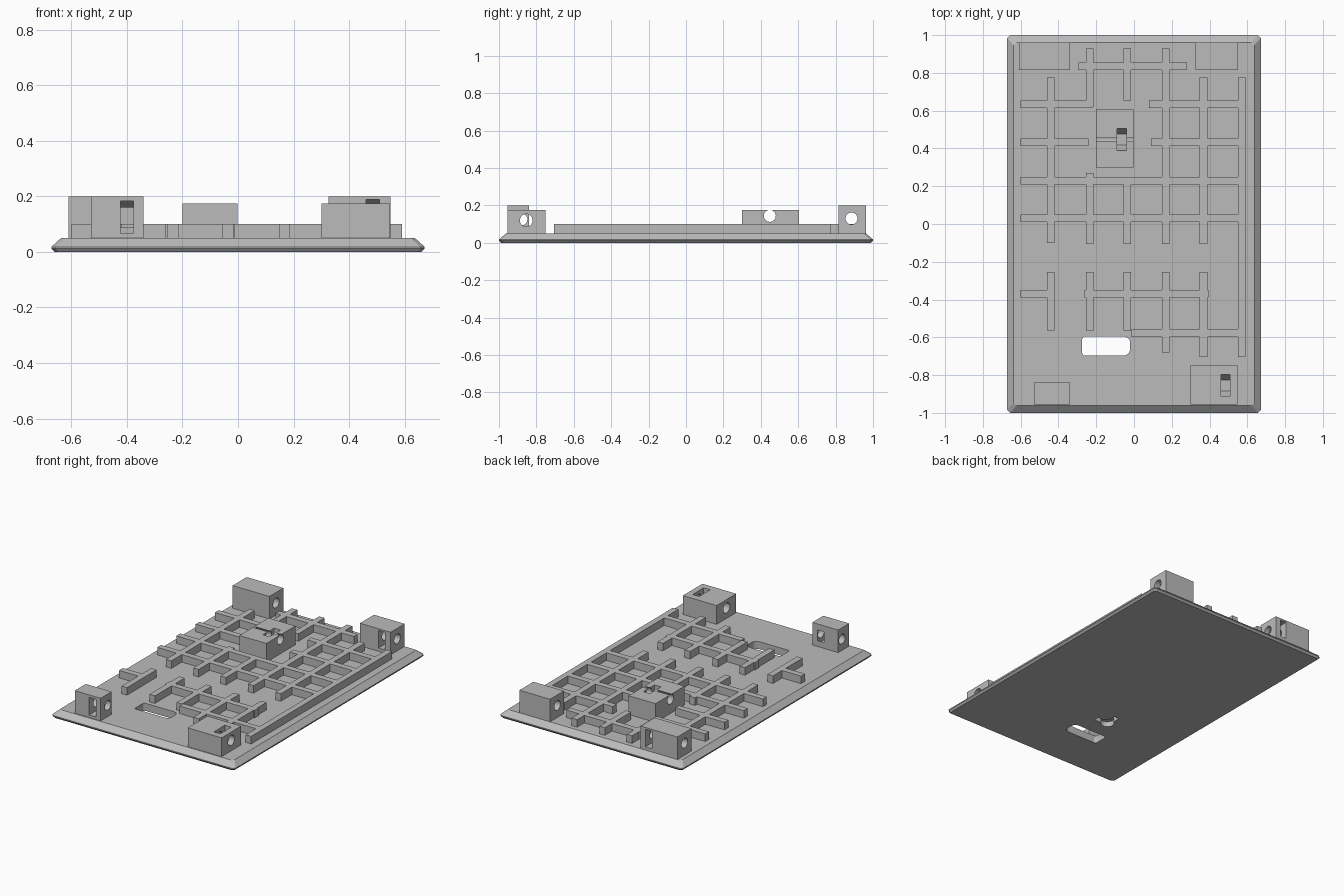
import bpy, bmesh, math
from mathutils import Vector

cube = bpy.data.objects.get("Cube")
if cube:
    bpy.data.objects.remove(cube, do_unlink=True)

GREY = bpy.data.materials.new("plain_grey")
GREY.use_nodes = True
GREY.diffuse_color = (0.5, 0.5, 0.5, 1)
GREY.node_tree.nodes["Principled BSDF"].inputs["Base Color"].default_value = (0.5, 0.5, 0.5, 1)


def finish(name, bm):
    bmesh.ops.recalc_face_normals(bm, faces=bm.faces)
    mesh = bpy.data.meshes.new(name)
    bm.to_mesh(mesh)
    bm.free()
    mesh.materials.append(GREY)
    obj = bpy.data.objects.new(name, mesh)
    bpy.context.scene.collection.objects.link(obj)
    return obj


def add_prism(bm, points, offset):
    face = bm.faces.new([bm.verts.new(p) for p in points])
    new = bmesh.ops.extrude_face_region(bm, geom=[face])["geom"]
    moved = [v for v in new if isinstance(v, bmesh.types.BMVert)]
    bmesh.ops.translate(bm, verts=moved, vec=Vector(offset))


def add_box(bm, x0, x1, y0, y1, z0, z1):
    add_prism(bm, [(x0, y0, z0), (x1, y0, z0), (x1, y1, z0), (x0, y1, z0)], (0, 0, z1 - z0))


def combine(obj, other, operation):
    """Apply a boolean at once and remove the helper."""
    mod = obj.modifiers.new("cut", "BOOLEAN")
    mod.object, mod.operation, mod.solver = other, operation, "EXACT"
    bpy.context.view_layer.update()
    evaluated = obj.evaluated_get(bpy.context.evaluated_depsgraph_get())
    mesh = bpy.data.meshes.new_from_object(evaluated)
    obj.modifiers.clear()
    obj.data = mesh
    bpy.data.objects.remove(other, do_unlink=True)


def prism_object(name, points, offset):
    bm = bmesh.new()
    add_prism(bm, points, offset)
    return finish(name, bm)


def box_object(name, *size):
    bm = bmesh.new()
    add_box(bm, *size)
    return finish(name, bm)


# Base plate with sloped rim and clipped corners
def plate_ring(bm, hx, hy, z, c=0.015):
    corner = [(hx, hy - c), (hx - c, hy)]
    quads = corner + [(-x, y) for x, y in reversed(corner)]
    quads += [(-x, -y) for x, y in quads]
    return [bm.verts.new((x, y, z)) for x, y in quads]


bm = bmesh.new()
rings = [plate_ring(bm, 0.66, 0.99, 0), plate_ring(bm, 0.672, 1.0, 0.012),
         plate_ring(bm, 0.672, 1.0, 0.018), plate_ring(bm, 0.637, 0.962, 0.05)]
bm.faces.new(rings[0])
bm.faces.new(rings[-1])
for low, high in zip(rings, rings[1:]):
    for i in range(8):
        j = (i + 1) % 8
        bm.faces.new((low[i], low[j], high[j], high[i]))
plate = finish("base_plate", bm)


# Rounded opening through the plate
def arc(cx, cy, r, start):
    return [(cx + r * math.cos(math.radians(start + a)), cy + r * math.sin(math.radians(start + a)), -0.1)
            for a in range(0, 91, 18)]


outline = (arc(-0.055, -0.63, 0.035, 0) + arc(-0.262, -0.608, 0.012, 90)
           + arc(-0.262, -0.684, 0.012, 180) + arc(-0.055, -0.661, 0.035, 270))
combine(plate, prism_object("opening_cutter", outline, (0, 0, 0.3)), "DIFFERENCE")

# Blind hanging keyhole in the underside
KX, KY, DEPTH = -0.17, -0.46, 0.035
circle = [(KX + 0.042 * math.cos(t * math.tau / 24), KY + 0.042 * math.sin(t * math.tau / 24), -0.1)
          for t in range(24)]
combine(plate, prism_object("keyhole_cutter", circle, (0, 0, 0.1 + DEPTH)), "DIFFERENCE")
for x1, y1 in ((0.09, 0.018), (0.018, 0.09)):
    combine(plate, box_object("arm_cutter", KX - 0.018, KX + x1, KY - 0.018, KY + y1, -0.1, DEPTH),
            "DIFFERENCE")

# Stiffening ribs: lengthwise (x, spans in y) and crosswise (y, spans in x)
W, Z0, Z1 = 0.02, 0.04, 0.1
LENGTHWISE = {
    -0.44: [(-0.1, 0.775), (-0.565, -0.255)],
    -0.235: [(0.62, 0.93), (-0.105, 0.27), (-0.565, -0.255)],
    -0.035: [(0.655, 0.93), (-0.105, 0.24), (-0.565, -0.255)],
    0.168: [(-0.105, 0.93), (-0.68, -0.255)],
    0.368: [(-0.105, 0.775), (-0.705, -0.255)],
    0.57: [(-0.705, 0.775)],
}
CROSSWISE = {
    0.835: [(-0.295, 0.28)],
    0.635: [(-0.6, -0.22), (0.08, 0.57)],
    0.433: [(-0.6, -0.24), (0.09, 0.57)],
    0.23: [(-0.6, 0.57)],
    0.03: [(-0.6, 0.57)],
    -0.37: [(-0.6, -0.43), (-0.262, 0.395)],
    -0.577: [(-0.012, 0.57)],
}
bm = bmesh.new()
for x, spans in LENGTHWISE.items():
    for a, b in spans:
        add_box(bm, x - W, x + W, a, b, Z0, Z1)
ribs = finish("stiffening_ribs", bm)
bm = bmesh.new()
for y, spans in CROSSWISE.items():
    for a, b in spans:
        add_box(bm, a, b, y - W, y + W, Z0, Z1)
combine(ribs, finish("cross_ribs", bm), "UNION")


# Mounting blocks: a round bore along x and a hexagonal nut pocket open to one side
def mounting_block(name, x0, x1, y0, y1, top, axis, bore, slot_x, opening):
    block = box_object(name, x0, x1, y0, y1, 0.04, top)
    centre = Vector((0, *axis))
    ring = [centre + Vector((x0 - 0.1, bore * math.cos(t * math.tau / 32), bore * math.sin(t * math.tau / 32)))
            for t in range(32)]
    combine(block, prism_object("bore_cutter", ring, (x1 - x0 + 0.2, 0, 0)), "DIFFERENCE")
    v = Vector(opening)
    u = Vector((1, 0, 0)).cross(v)
    r = 0.058
    pocket = [(-r, 0), (-r / 2, -r * 0.866), (r / 2, -r * 0.866), (r, 0), (r, 0.3), (-r, 0.3)]
    points = [centre + u * a + v * b + Vector((slot_x - 0.024, 0, 0)) for a, b in pocket]
    combine(block, prism_object("pocket_cutter", points, (0.048, 0, 0)), "DIFFERENCE")
    bpy.ops.object.select_all(action="DESELECT")
    block.select_set(True)
    bpy.context.view_layer.objects.active = block
    bpy.ops.object.shade_smooth_by_angle(angle=math.radians(25))


UP, FRONT, BACK = (0, 0, 1), (0, -1, 0), (0, 1, 0)
mounting_block("back_right_block", -0.61, -0.34, 0.815, 0.962, 0.2, (0.885, 0.13), 0.032, -0.4, BACK)
mounting_block("back_left_block", 0.325, 0.55, 0.815, 0.962, 0.2, (0.885, 0.13), 0.032, 0.485, FRONT)
mounting_block("middle_block", -0.2, -0.002, 0.3, 0.605, 0.175, (0.448, 0.144), 0.032, -0.065, UP)
mounting_block("front_left_block", 0.3, 0.548, -0.955, -0.75, 0.175, (-0.854, 0.12), 0.034, 0.485, UP)
mounting_block("front_right_block", -0.53, -0.34, -0.955, -0.84, 0.2, (-0.88, 0.125), 0.032, -0.4, FRONT)
